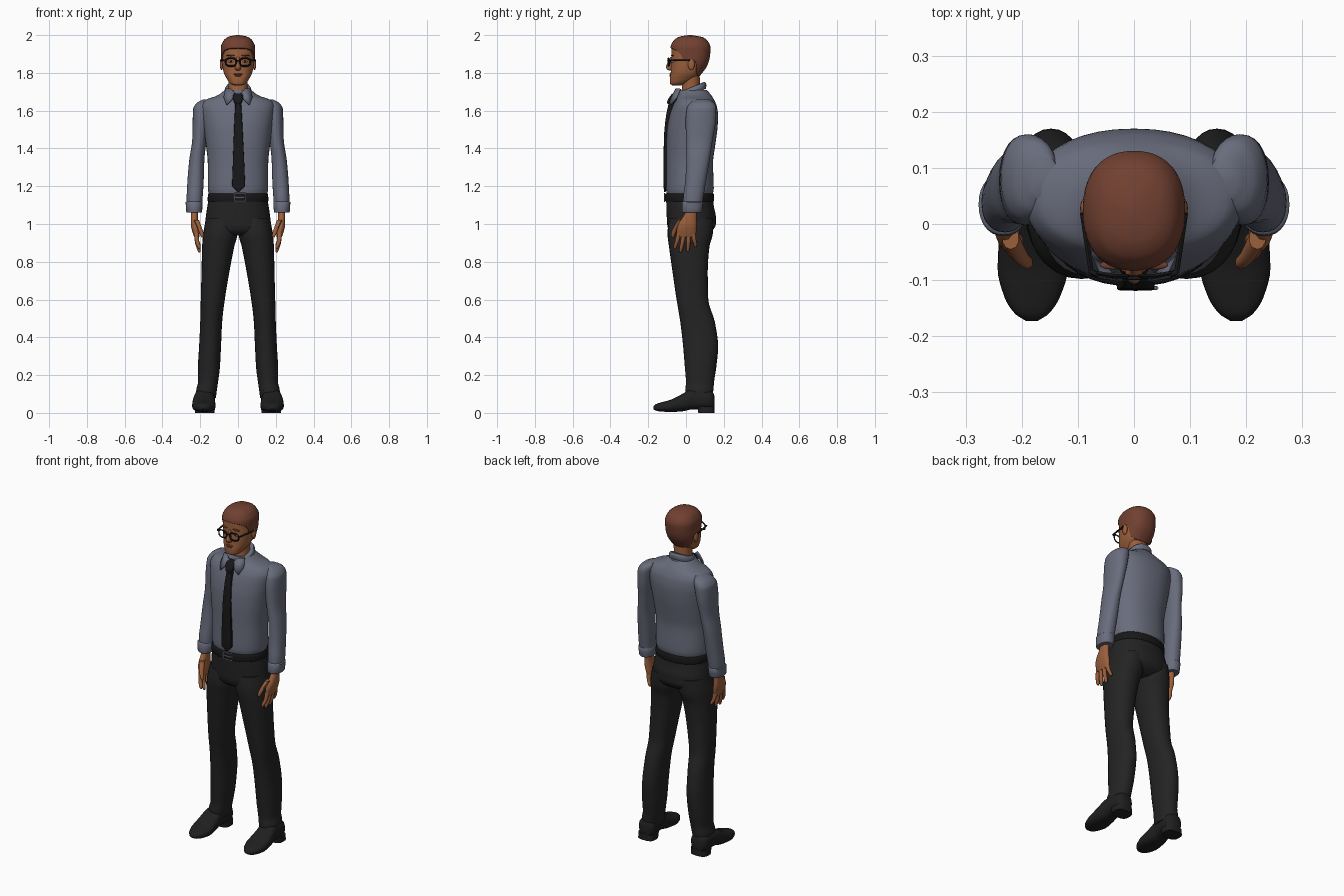
import bpy, bmesh, math
from mathutils import Vector


def material(name, r, g, b):
    m = bpy.data.materials.new(name)
    m.diffuse_color = (r, g, b, 1)
    return m


SKIN = material("brown_skin", 0.33, 0.115, 0.045)
LIP = material("lip_brown", 0.22, 0.07, 0.04)
HAIR = material("auburn_hair", 0.165, 0.052, 0.03)
SHIRT = material("slate_shirt", 0.14, 0.15, 0.2)
CLOTH = material("black_trousers", 0.017, 0.017, 0.017)
SHOE = material("shoe_leather", 0.014, 0.014, 0.015)
BLACK = material("tie_black", 0.009, 0.009, 0.01)
METAL = material("buckle_grey", 0.2, 0.21, 0.24)
WHITE = material("eye_white", 0.6, 0.55, 0.5)


def finish(name, bm, mat, mirror=False):
    bmesh.ops.recalc_face_normals(bm, faces=bm.faces[:])
    me = bpy.data.meshes.new(name)
    bm.to_mesh(me)
    bm.free()
    me.materials.append(mat)
    ob = bpy.data.objects.new(name, me)
    bpy.context.collection.objects.link(ob)
    if mirror:
        ob.modifiers.new("mirror", 'MIRROR').use_mirror_merge = False
    return ob


def sample(rows, t):
    """Smooth interpolation of section rows without overshoot."""
    t = min(max(t, rows[0][0]), rows[-1][0])
    i = 0
    while i < len(rows) - 2 and t > rows[i + 1][0]:
        i += 1

    def slope(k, c):
        return (rows[k + 1][c] - rows[k][c]) / (rows[k + 1][0] - rows[k][0])

    def tangent(k, c):
        if k == 0 or k == len(rows) - 1:
            return slope(min(k, len(rows) - 2), c)
        a, b = slope(k - 1, c), slope(k, c)
        return 2 * a * b / (a + b) if a * b > 0 else 0
    h = rows[i + 1][0] - rows[i][0]
    u = (t - rows[i][0]) / h
    return [(2*u**3 - 3*u*u + 1) * rows[i][c] + (u**3 - 2*u*u + u) * h * tangent(i, c)
            + (3*u*u - 2*u**3) * rows[i + 1][c] + (u**3 - u*u) * h * tangent(i + 1, c)
            for c in range(1, 5)]


def ring_point(box, a, p):
    """Point on a superellipse filling box (x0, x1, v0, v1); a = 0 is the front."""
    x0, x1, v0, v1 = box
    s, c = math.sin(a), -math.cos(a)

    def f(w):
        return math.copysign(abs(w) ** (2 / p), w)
    return (x0 + x1) / 2 + (x1 - x0) / 2 * f(s), (v0 + v1) / 2 + (v1 - v0) / 2 * f(c)


def sym(rows):
    """Rows (pos, half width, v0, v1) to centred section boxes."""
    return [(t, -w, w, a, b) for t, w, a, b in rows]


def loft(name, rows, mat, p=2.2, n=28, steps=4, axis='z', mirror=False, shear=0):
    rows = sorted(rows)
    ts = [a[0] + (b[0] - a[0]) * k / steps for a, b in zip(rows, rows[1:]) for k in range(steps)]
    bm, rings = bmesh.new(), []
    for t in ts + [rows[-1][0]]:
        box, ring = sample(rows, t), []
        for k in range(n):
            x, v = ring_point(box, 2 * math.pi * k / n, p)
            ring.append(bm.verts.new((x, v, t + shear * v) if axis == 'z' else (x, t, v)))
        rings.append(ring)
    for a, b in zip(rings, rings[1:]):
        for k in range(n):
            bm.faces.new((a[k], a[(k + 1) % n], b[(k + 1) % n], b[k]))
    bm.faces.new(rings[0])
    bm.faces.new(rings[-1])
    return finish(name, bm, mat, mirror)


def rod(name, a, b, r, mat, mirror=False):
    a, b = Vector(a), Vector(b)
    bm = bmesh.new()
    bmesh.ops.create_cone(bm, cap_ends=True, segments=8, radius1=r, radius2=r, depth=(b - a).length)
    q = (b - a).to_track_quat('Z', 'Y')
    for v in bm.verts:
        v.co = q @ v.co + (a + b) / 2
    return finish(name, bm, mat, mirror)


def ball(name, c, size, mat, mirror=False):
    bm = bmesh.new()
    bmesh.ops.create_uvsphere(bm, u_segments=16, v_segments=10, radius=1)
    for v in bm.verts:
        v.co = [c[i] + v.co[i] * size[i] for i in range(3)]
    return finish(name, bm, mat, mirror)


# Shirt: torso, sleeves and cuffs
loft("shirt_torso", sym([(1.15, .152, -.1, .14), (1.19, .16, -.106, .147), (1.32, .16, -.104, .143),
     (1.42, .17, -.104, .155), (1.5, .18, -.1, .166), (1.57, .19, -.088, .17), (1.62, .195, -.072, .164),
     (1.655, .175, -.055, .15), (1.68, .11, -.042, .135), (1.71, .068, -.03, .11)]), SHIRT, n=40)
loft("sleeve", [(1.07, .192, .268, -.015, .08), (1.13, .188, .272, -.015, .09), (1.22, .182, .268, -.005, .105),
     (1.34, .178, .258, .002, .125), (1.45, .165, .242, .0, .142), (1.55, .15, .24, -.002, .158),
     (1.61, .14, .237, .004, .16), (1.64, .135, .22, .02, .15), (1.66, .135, .185, .05, .12)],
     SHIRT, mirror=True)
loft("cuff", [(1.06, .193, .27, -.02, .082), (1.065, .19, .274, -.022, .084),
     (1.115, .188, .277, -.02, .09), (1.12, .193, .27, -.015, .085)], SHIRT, steps=2, mirror=True)

# Collar band and collar points
loft("collar_band", sym([(1.672, .07, -.04, .105), (1.69, .072, -.045, .108), (1.71, .064, -.04, .1),
     (1.712, .055, -.03, .09)]), SHIRT, steps=2, shear=.42)
bm = bmesh.new()
bm.faces.new([bm.verts.new(c) for c in ((.012, -.062, 1.69), (.035, -.052, 1.715), (.066, -.03, 1.715),
                                       (.075, -.05, 1.67), (.06, -.082, 1.63), (.035, -.084, 1.655))])
collar = finish("collar_point", bm, SHIRT, True)
sol = collar.modifiers.new("thickness", 'SOLIDIFY')
sol.thickness, sol.offset = .009, 0

# Tie
loft("tie_blade", [(1.17, -.001, .007, -.116, -.108), (1.205, -.031, .037, -.119, -.098),
     (1.3, -.028, .034, -.119, -.098), (1.45, -.023, .027, -.117, -.095), (1.55, -.019, .022, -.109, -.08),
     (1.65, -.014, .016, -.09, -.06)], BLACK, p=6, n=16)
loft("tie_knot", sym([(1.635, .016, -.097, -.06), (1.645, .021, -.1, -.055), (1.68, .029, -.082, -.04),
     (1.692, .025, -.07, -.035)]), BLACK, p=3, n=16)

# Belt and buckle frame
loft("belt", sym([(1.118, .158, -.108, .146), (1.123, .161, -.111, .149), (1.157, .159, -.111, .148),
     (1.162, .155, -.107, .144)]), BLACK, n=40, steps=2)
for i, (a, b) in enumerate((((-.018, 1.12), (.04, 1.12)), ((-.018, 1.162), (.04, 1.162)),
                            ((-.018, 1.12), (-.018, 1.162)), ((.04, 1.12), (.04, 1.162)),
                            ((-.018, 1.141), (.035, 1.141)))):
    rod("buckle_bar_%d" % i, (a[0], -.114, a[1]), (b[0], -.114, b[1]), .0035, METAL)

# Trousers
loft("trouser_hips", sym([(.94, .12, -.06, .1), (.965, .17, -.09, .14), (1.0, .174, -.1, .158),
     (1.04, .17, -.102, .158), (1.09, .163, -.104, .148), (1.135, .155, -.105, .142)]), CLOTH, n=40)
loft("trouser_leg", [(.08, .117, .222, .0, .138), (.12, .112, .221, -.004, .145), (.16, .106, .212, .0, .148),
     (.24, .096, .212, -.006, .16), (.35, .09, .206, -.015, .17), (.48, .084, .2, -.03, .153),
     (.6, .07, .197, -.05, .118), (.75, .045, .193, -.072, .115), (.88, .02, .19, -.09, .124),
     (.95, .003, .184, -.098, .142), (1.03, .005, .168, -.09, .145)], CLOTH, mirror=True)

# Shoes and heels
loft("shoe", [(-.173, .172, .192, .02, .034), (-.16, .152, .212, .012, .046), (-.13, .132, .231, .007, .056),
     (-.08, .118, .243, .005, .07), (-.02, .122, .24, .008, .1), (.03, .126, .232, .018, .125),
     (.12, .122, .225, .02, .12), (.142, .135, .212, .022, .11), (.15, .155, .195, .03, .09)],
     SHOE, p=2.6, axis='y', mirror=True)
loft("shoe_heel", [(0, .124, .228, .065, .152), (.035, .122, .228, .06, .15)], SHOE, p=3, steps=1, mirror=True)

# Hands
loft("palm", [(.93, .205, .232, -.045, .048), (.96, .203, .242, -.05, .055), (1.0, .208, .25, -.04, .057),
     (1.04, .212, .25, -.015, .056), (1.08, .212, .248, .005, .06)], SKIN, n=20, mirror=True)
for i, (y0, y1, z) in enumerate(((-.036, -.058, .868), (-.011, -.028, .85), (.014, .01, .853), (.037, .05, .878))):
    loft("finger_%d" % i, [(z, .2, .21, y1 - .004, y1 + .004), (z + .01, .197, .215, y1 - .009, y1 + .009),
         ((z + .95) / 2, .206, .228, (y0 + y1) / 2 - .011, (y0 + y1) / 2 + .011),
         (.955, .208, .235, y0 - .013, y0 + .013)], SKIN, n=10, steps=3, mirror=True)
loft("thumb", [(.928, .183, .193, -.074, -.066), (.94, .18, .2, -.08, -.058), (.97, .188, .212, -.073, -.046),
     (1.02, .205, .235, -.045, -.005)], SKIN, n=10, steps=3, mirror=True)

# Neck and head
loft("neck", sym([(1.66, .056, -.025, .085), (1.72, .05, -.022, .075), (1.8, .055, -.01, .072)]), SKIN)
HEAD = sym([(1.733, .02, -.07, -.03), (1.742, .04, -.084, .0), (1.77, .06, -.086, .055), (1.8, .075, -.081, .085),
            (1.84, .083, -.079, .108), (1.88, .086, -.078, .12), (1.93, .086, -.077, .124),
            (1.965, .072, -.06, .108), (1.985, .045, -.03, .078), (1.992, .008, .012, .03)])
loft("head", HEAD, SKIN, p=2.3, n=40)

# Hair cap: follows the skull from a shaped hairline up to the crown
HAIRLINE = [(0, 1.928), (.5, 1.926), (.9, 1.915), (1.15, 1.895), (1.3, 1.86), (1.45, 1.858), (1.6, 1.872),
            (1.85, 1.86), (2.1, 1.805), (2.5, 1.787), (math.pi, 1.782)]
bm, cols, N, M = bmesh.new(), [], 64, 14
for k in range(N):
    a = 2 * math.pi * k / N
    b = min(a, 2 * math.pi - a)
    for (u, zu), (w, zw) in zip(HAIRLINE, HAIRLINE[1:]):
        if u <= b <= w + 1e-6:
            low = zu + (zw - zu) * (b - u) / (w - u)
    col = []
    for j in range(-1, M + 1):
        z = low + (1.992 - low) * (max(j, 0) / M) ** .6
        x, y = ring_point(sample(HEAD, z), a, 2.3)
        g = .98 if j < 0 else 1.06
        col.append(bm.verts.new((x * g, .02 + (y - .02) * g, 1.86 + (z - 1.86) * (g if z > 1.86 else 1))))
    cols.append(col)
for k in range(N):
    a, b = cols[k], cols[(k + 1) % N]
    for j in range(M + 1):
        bm.faces.new((a[j], b[j], b[j + 1], a[j + 1]))
bm.faces.new([c[-1] for c in cols])
finish("hair", bm, HAIR)

# Face
loft("nose", sym([(1.812, .008, -.09, -.06), (1.82, .016, -.101, -.06), (1.832, .015, -.107, -.06),
     (1.86, .009, -.092, -.06), (1.885, .008, -.082, -.06)]), SKIN, n=14)
ball("upper_lip", (0, -.079, 1.793), (.025, .009, .0045), LIP)
ball("lower_lip", (0, -.079, 1.785), (.021, .009, .005), LIP)
ball("ear", (.087, .028, 1.845), (.009, .018, .031), SKIN, True)
ball("eye", (.036, -.07, 1.86), (.014, .009, .006), WHITE, True)
ball("iris", (.036, -.076, 1.86), (.006, .005, .006), BLACK, True)
ball("eyebrow", (.038, -.073, 1.892), (.023, .008, .004), HAIR, True)

# Glasses: rounded lens rims, bridge and temples
bm, rings = bmesh.new(), []
for k in range(28):
    a = 2 * math.pi * k / 28
    x, z = ring_point((-1, 1, -1, 1), a, 2.7)
    rings.append([bm.verts.new((.038 + x * (.028 + .0045 * c), -.093 + .1 * max(x, 0) * .06 + .004 * s,
                                1.857 + z * (.021 + .0045 * c)))
                  for c, s in ((1, 0), (0, 1), (-1, 0), (0, -1))])
for k in range(28):
    a, b = rings[k], rings[(k + 1) % 28]
    for j in range(4):
        bm.faces.new((a[j], b[j], b[(j + 1) % 4], a[(j + 1) % 4]))
finish("glasses_rim", bm, BLACK, True)
rod("glasses_bridge", (-.012, -.096, 1.865), (.012, -.096, 1.865), .004, BLACK)
rod("glasses_hinge", (.064, -.09, 1.866), (.077, -.085, 1.867), .005, BLACK, True)
rod("glasses_temple", (.076, -.087, 1.867), (.092, .02, 1.867), .0045, BLACK, True)

# Smooth shading with sharp edges kept
bpy.ops.object.select_all(action='SELECT')
bpy.context.view_layer.objects.active = bpy.context.scene.objects[0]
bpy.ops.object.shade_smooth_by_angle(angle=math.radians(45))
